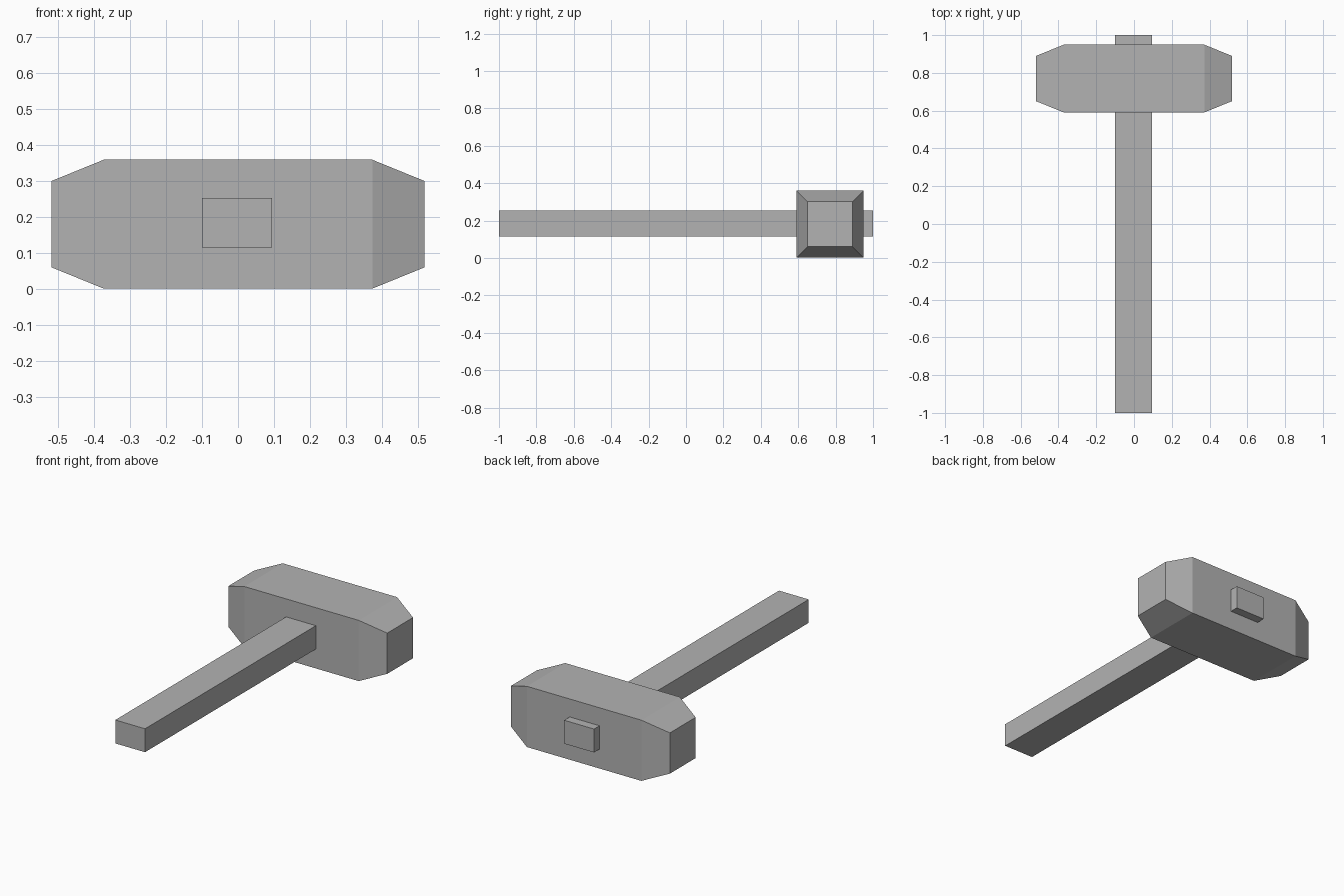
import bpy
import bmesh

old = bpy.data.objects.get("Cube")
if old:
    bpy.data.objects.remove(old, do_unlink=True)

GREY = (0.45, 0.45, 0.45, 1.0)
grey = bpy.data.materials.new("plain grey")
grey.use_nodes = True
grey.diffuse_color = GREY
grey.node_tree.nodes["Principled BSDF"].inputs["Base Color"].default_value = GREY


def loft(name, sections, axis, centre):
    """Join rectangular sections (position, half_a, half_b) along the x or y axis."""
    bm = bmesh.new()
    rings = []
    for pos, a, b in sections:
        ring = []
        for sa, sb in ((-1, -1), (1, -1), (1, 1), (-1, 1)):
            u, w = centre[0] + sa * a, centre[1] + sb * b
            ring.append(bm.verts.new((pos, u, w) if axis == "x" else (u, pos, w)))
        rings.append(ring)
    for r, s in zip(rings, rings[1:]):
        for i in range(4):
            j = (i + 1) % 4
            bm.faces.new((r[i], r[j], s[j], s[i]))
    bm.faces.new(rings[0])
    bm.faces.new(rings[-1])
    bmesh.ops.recalc_face_normals(bm, faces=bm.faces)
    mesh = bpy.data.meshes.new(name)
    bm.to_mesh(mesh)
    bm.free()
    mesh.materials.append(grey)
    obj = bpy.data.objects.new(name, mesh)
    bpy.context.collection.objects.link(obj)
    return obj


# Head: square block with tapered striking ends
END, SHOULDER = 0.518, 0.373
FACE, BODY = 0.12, 0.179
loft("hammer_head",
     [(-END, FACE, FACE), (-SHOULDER, BODY, BODY),
      (SHOULDER, BODY, BODY), (END, FACE, FACE)],
     "x", (0.77, 0.181))

# Handle: straight bar passing through the head
loft("handle", [(-1, 0.097, 0.069), (1, 0.097, 0.069)], "y", (-0.003, 0.185))
